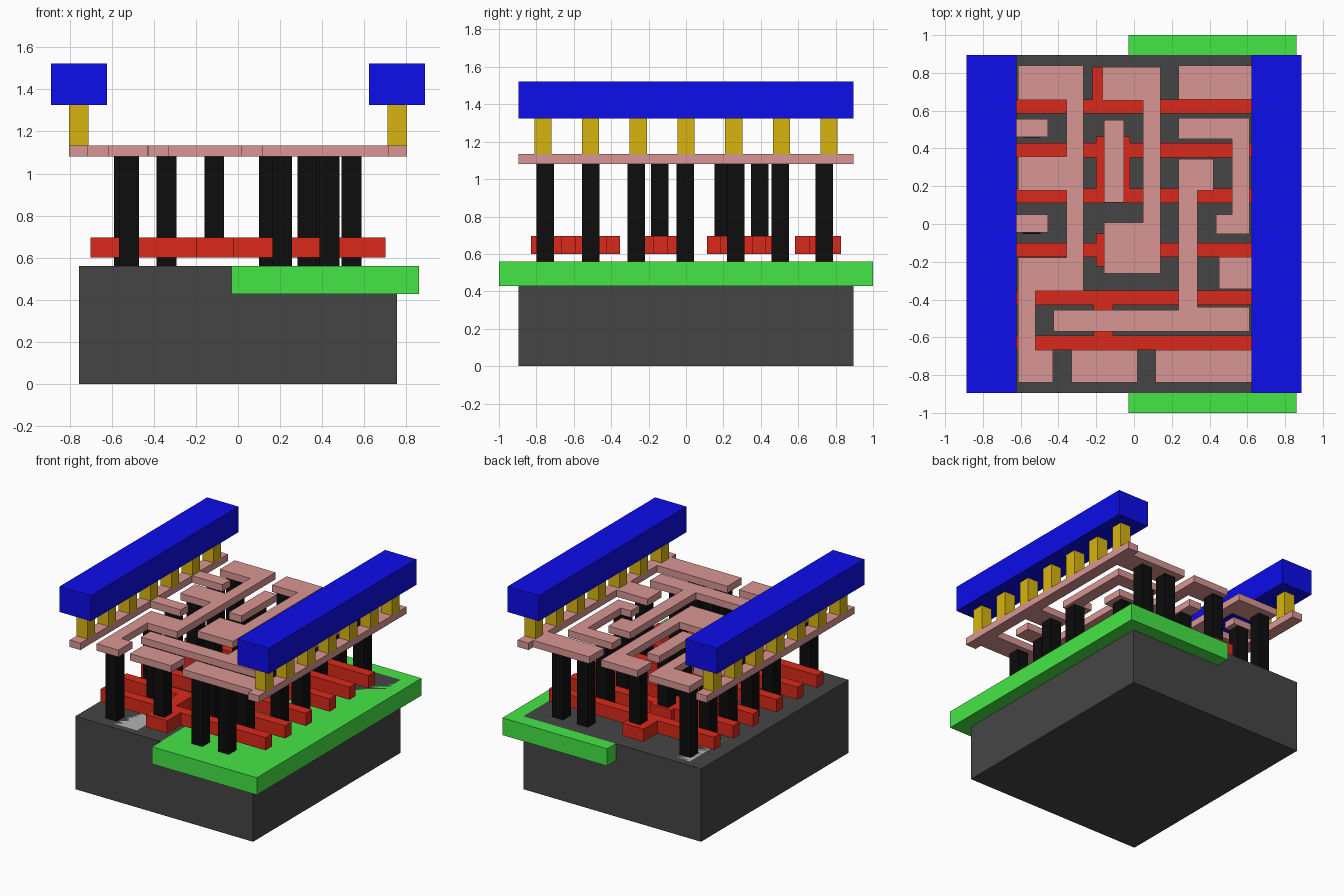
import bpy, bmesh

def mat(name, *rgb):
    """Material from a screen colour (converted to linear)."""
    m = bpy.data.materials.new(name)
    m.diffuse_color = (*[c / 12.92 if c < 0.04 else ((c + 0.055) / 1.055) ** 2.4 for c in rgb], 1)
    return m

DARK = mat("dark_grey", 0.27, 0.27, 0.27)
PALE = mat("pale_grey", 0.7, 0.7, 0.7)
GREEN = mat("green", 0.27, 0.9, 0.27)
RED = mat("red", 0.86, 0.16, 0.1)
BLACK = mat("black", 0.05, 0.05, 0.05)
PINK = mat("pink", 0.85, 0.59, 0.58)
GOLD = mat("gold", 0.85, 0.71, 0.06)
BLUE = mat("blue", 0.05, 0.05, 0.92)

def slab(name, outlines, z0, z1, material):
    """Extrude flat outlines from z0 up to z1 as one object."""
    bm = bmesh.new()
    for pts in outlines:
        face = bm.faces.new([bm.verts.new((x, y, z0)) for x, y in pts])
        ext = bmesh.ops.extrude_face_region(bm, geom=[face], use_keep_orig=True)
        top = [v for v in ext["geom"] if isinstance(v, bmesh.types.BMVert)]
        bmesh.ops.translate(bm, verts=top, vec=(0, 0, z1 - z0))
    bmesh.ops.recalc_face_normals(bm, faces=bm.faces)
    me = bpy.data.meshes.new(name)
    bm.to_mesh(me)
    bm.free()
    me.materials.append(material)
    ob = bpy.data.objects.new(name, me)
    bpy.context.collection.objects.link(ob)
    return ob

def rect(x0, x1, y0, y1):
    return [(x0, y0), (x1, y0), (x1, y1), (x0, y1)]

def square(x, y, s=0.094):
    return rect(x - s / 2, x + s / 2, y - s / 2, y + s / 2)

# Base block with the well and diffusion areas set flush into its top
TOP = 0.56
slab("substrate", [rect(-0.755, 0.755, -0.895, 0.895)], 0, TOP, DARK)
slab("well", [rect(-0.03, 0.86, -1, 1)], 0.428, TOP, GREEN)
slab("left_diffusion", [rect(-0.62, -0.27, -0.84, 0.84)], 0.5, TOP, PALE)
slab("right_diffusion", [[(0.08, -0.84), (0.62, -0.84), (0.62, 0.84), (0.21, 0.84),
                          (0.21, -0.32), (0.08, -0.32)]], 0.5, TOP, PALE)

# Gate bars, with the pads that join or end them
bars = [rect(-0.7, 0.7, y - 0.038, y + 0.038) for y in (-0.628, -0.39, -0.138, 0.15, 0.39, 0.622)]
pads = [rect(-0.2, -0.02, -0.83, -0.666), rect(-0.215, -0.11, -0.59, -0.428),
        rect(-0.2, -0.02, -0.225, -0.176), rect(-0.2, -0.02, -0.1, -0.05),
        rect(-0.2, -0.02, 0.188, 0.352), rect(-0.2, -0.02, 0.428, 0.462),
        rect(-0.22, -0.04, 0.66, 0.83)]
slab("gate_bars", bars + pads, 0.6, 0.697, RED)

# Tall contacts down to the diffusion, shorter ones down to the gates
tall = [(-0.518, -0.752), (-0.34, -0.51), (-0.542, -0.265), (-0.542, -0.005), (-0.542, 0.265),
        (-0.542, 0.505), (-0.542, 0.74), (0.21, -0.752), (0.435, -0.752), (0.148, -0.51),
        (0.42, -0.51), (0.54, -0.265), (0.54, -0.005), (0.33, 0.265), (0.33, 0.505),
        (0.33, 0.74), (0.54, 0.74)]
short = [(-0.113, y) for y in (-0.752, -0.14, 0.2, 0.395, 0.74)]
slab("diffusion_contacts", [square(*p) for p in tall], TOP, 1.08, BLACK)
slab("gate_contacts", [square(*p) for p in short], 0.697, 1.08, BLACK)

# Lower metal layer: one outline for each separate track
def metal(name, pts):
    slab(name, [pts], 1.08, 1.133, PINK)

def rail(side, tabs):
    """Edge rail with inward tabs given as (tip x, y0, y1)."""
    pts = [(side * 0.803, 0.895), (side * 0.803, -0.895), (side * 0.712, -0.895)]
    for tip, y0, y1 in tabs:
        pts += [(side * 0.712, y0), (tip, y0), (tip, y1), (side * 0.712, y1)]
    return pts + [(side * 0.712, 0.895)]

metal("left_rail", rail(-1, [(-0.455, -0.045, 0.05), (-0.455, 0.46, 0.557)]))
metal("right_rail", rail(1, [(0.115, -0.838, -0.667), (0.45, -0.345, -0.175), (0.235, 0.66, 0.838)]))
metal("left_comb_track", [
    (-0.615, 0.838), (-0.615, 0.657), (-0.357, 0.657), (-0.357, 0.357), (-0.615, 0.357),
    (-0.615, 0.178), (-0.357, 0.178), (-0.357, -0.178), (-0.615, -0.178), (-0.615, -0.838),
    (-0.43, -0.838), (-0.43, -0.667), (-0.522, -0.667), (-0.522, -0.355), (-0.268, -0.355),
    (-0.268, 0.838)])
metal("centre_hook_track", [
    (-0.168, 0.83), (-0.168, 0.655), (0.048, 0.655), (0.048, 0.008), (-0.16, 0.008),
    (-0.16, -0.263), (0.14, -0.263), (0.14, 0.83)])
metal("centre_strip", rect(-0.158, -0.052, 0.115, 0.55))
metal("right_hook_track", [
    (0.235, 0.56), (0.235, 0.45), (0.518, 0.45), (0.518, 0.05), (0.433, 0.05),
    (0.433, -0.052), (0.612, -0.052), (0.612, 0.56)])
metal("output_track", [
    (0.235, 0.343), (0.235, -0.455), (-0.425, -0.455), (-0.425, -0.57), (0.612, -0.57),
    (0.612, -0.44), (0.335, -0.44), (0.335, 0.178), (0.42, 0.178), (0.42, 0.343)])
metal("front_strip", rect(-0.33, 0.018, -0.838, -0.667))

# Posts and the two top power rails
for side, label in ((-1, "left"), (1, "right")):
    posts = [square(side * 0.757, i * 0.255, 0.092) for i in range(-3, 4)]
    slab(label + "_posts", posts, 1.133, 1.325, GOLD)
    x0, x1 = sorted((side * 0.623, side * 0.888))
    slab(label + "_top_rail", [rect(x0, x1, -0.895, 0.895)], 1.325, 1.522, BLUE)
